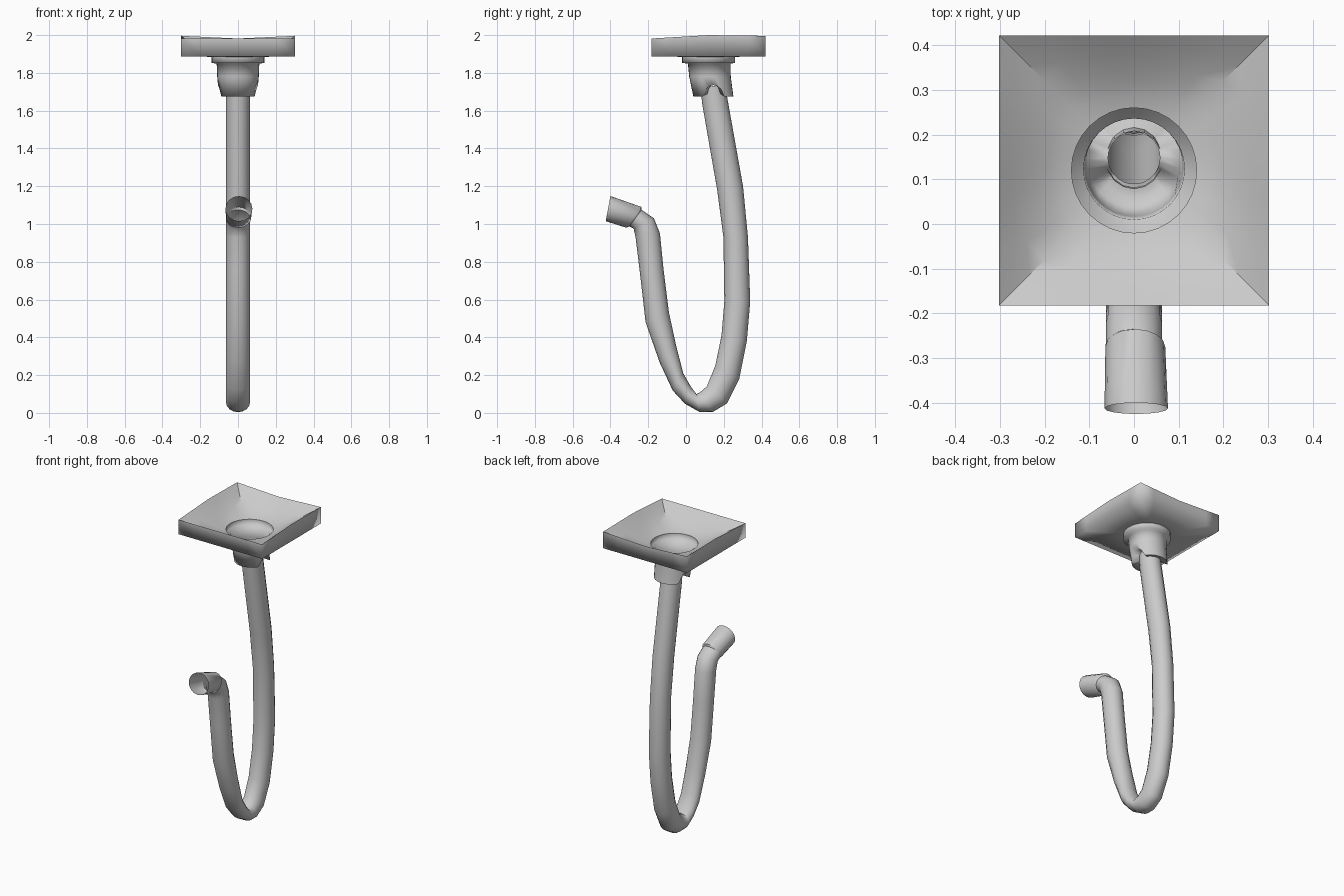
import bpy, bmesh, math
from mathutils import Vector

if "Cube" in bpy.data.objects:
    bpy.data.objects.remove(bpy.data.objects["Cube"])

CY = 0.12  # centre of the basin in y


def loft(name, rings, angle=40):
    """Skin a list of equal-length closed rings into one smooth object."""
    bm = bmesh.new()
    vs = [[bm.verts.new(p) for p in r] for r in rings]
    n = len(vs[0])
    for a, b in zip(vs, vs[1:]):
        for i in range(n):
            j = (i + 1) % n
            bm.faces.new((a[i], a[j], b[j], b[i]))
    bmesh.ops.recalc_face_normals(bm, faces=bm.faces)
    me = bpy.data.meshes.new(name)
    bm.to_mesh(me)
    bm.free()
    ob = bpy.data.objects.new(name, me)
    bpy.context.collection.objects.link(ob)
    bpy.context.view_layer.objects.active = ob
    ob.select_set(True)
    bpy.ops.object.shade_smooth_by_angle(angle=math.radians(angle))
    ob.select_set(False)
    return ob


def circle(r, y, z, n=32, notch=0.0):
    """Level ring, optionally arched upward at its +x and -x sides."""
    pts = []
    for i in range(n):
        a = 2 * math.pi * i / n
        side = max(0.0, 1 - (math.sin(a) / 0.5) ** 2)
        pts.append((r * math.cos(a), y + r * math.sin(a), z + notch * math.sqrt(side)))
    return pts


def pair_ring(y1, z1, y2, z2, half_width, x=0.0, n=16):
    """Elliptic ring in the plane spanned by x and the two side-profile points."""
    a, b = Vector((x, y1, z1)), Vector((x, y2, z2))
    c, h = (a + b) / 2, (a - b) / 2
    return [c + h * math.cos(t) + Vector((half_width * math.sin(t), 0, 0))
            for t in (2 * math.pi * i / n for i in range(n))]


def basin_ring(t, z=None, n=32):
    """Ring blending from the square rim (t=0) to the round drain (t=1)."""
    ring = []
    for i in range(n):
        a = 2 * math.pi * i / n
        c, s = math.cos(a), math.sin(a)
        k = 0.302 / max(abs(c), abs(s))
        sx, sy = c * k, s * k
        corner = min(abs(sx), abs(sy)) / 0.3
        front_back = abs(sy) >= abs(sx)
        rim = 1.982 + 0.014 * corner if front_back else 2.0 - 0.004 * corner
        if sy < 0:
            rim -= 0.014 * corner
        x, y = sx + (0.14 * c - sx) * t, sy + (0.14 * s - sy) * t
        height = 1.886 + (rim - 1.886) * (1 - t) ** 1.35
        ring.append((x, CY + y, height if z is None else z))
    return ring


# Square basin: outer skirt with a closed underside, and the hollow inside it
loft("basin_shell", [basin_ring(0), basin_ring(0, 1.888), basin_ring(1, 1.885)], angle=100)
loft("basin_bowl", [basin_ring(t / 6) for t in range(7)], angle=35)

# Drain flange and collar, arched at the sides and closing around the pipe
loft("drain_collar", [
    circle(0.14, CY, 1.886), circle(0.14, CY, 1.852), circle(0.113, CY + 0.003, 1.85),
    circle(0.11, 0.127, 1.78), circle(0.106, 0.145, 1.675, notch=0.06),
    circle(0.058, 0.148, 1.69, notch=0.05)], angle=100)

# Bent waste pipe, given as the two edges of its side profile
pipe = [
    (.208, 1.74, .078, 1.72), (.22, 1.66, .085, 1.64), (.302, 1.2, .165, 1.18),
    (.328, .93, .198, .93), (.34, .59, .203, .59), (.322, .38, .188, .41),
    (.282, .18, .155, .25), (.217, .05, .11, .14), (.14, .004, .075, .11),
    (.07, .006, .055, .1), (-.005, .048, .025, .14), (-.07, .118, -.015, .21),
    (-.14, .268, -.053, .36), (-.214, .48, -.09, .53), (-.245, .75, -.12, .77),
    (-.267, .93, -.138, .95), (-.277, .975, -.17, 1.03), (-.30, .988, -.235, 1.075)]
loft("waste_pipe", [pair_ring(*p, 0.063) for p in pipe], angle=60)

# Wider open outlet sleeve joined to the end of the pipe
loft("outlet_sleeve", [
    pair_ring(-.30, .988, -.235, 1.075, 0.063),
    pair_ring(-.315, .98, -.235, 1.09, 0.067, 0.003),
    pair_ring(-.425, 1.015, -.4, 1.148, 0.071, 0.005)], angle=60)
